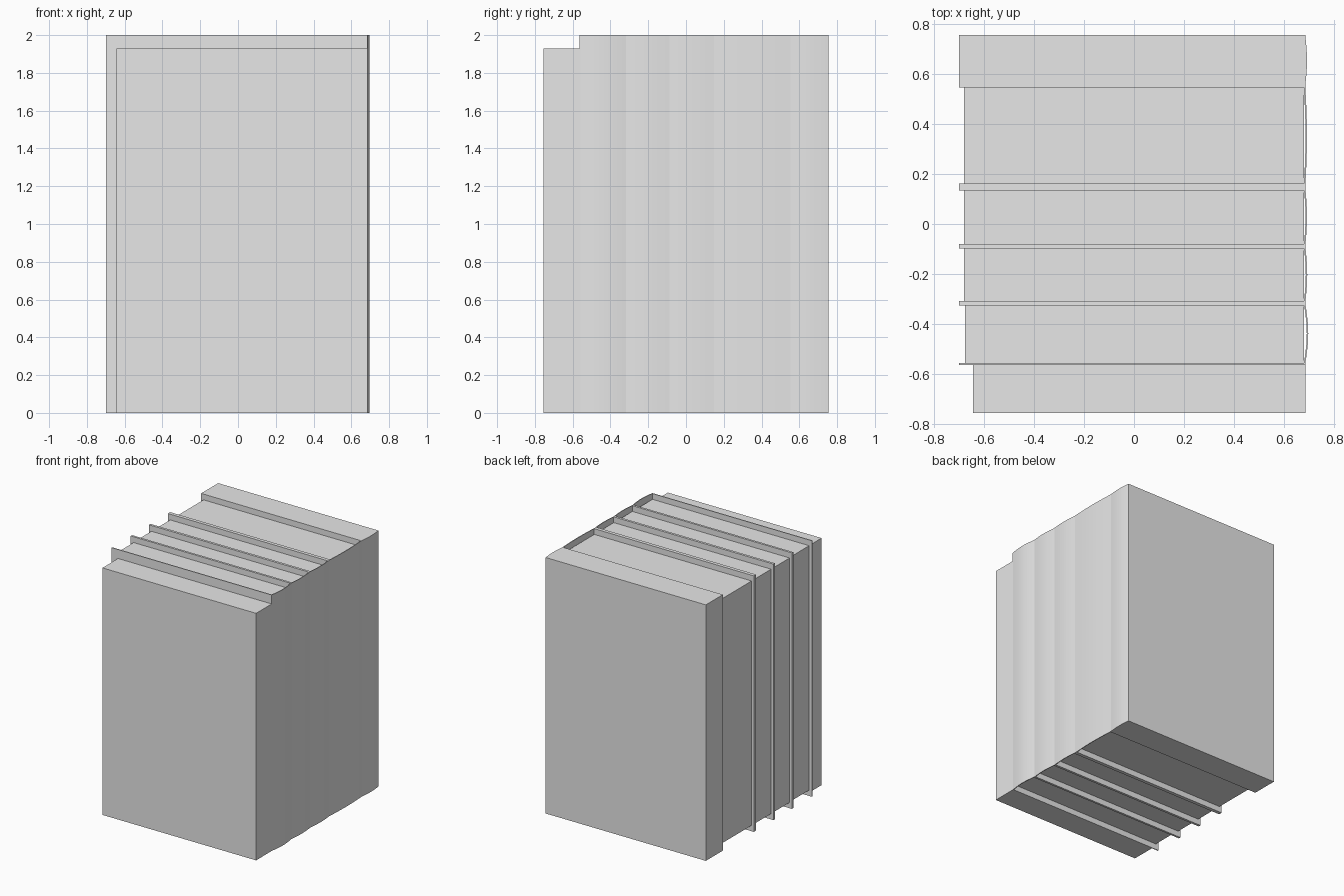
import bpy
import bmesh
import math

if "Cube" in bpy.data.objects:
    bpy.data.objects.remove(bpy.data.objects["Cube"], do_unlink=True)

# One plain grey for everything
grey = bpy.data.materials.new("plain_grey")
grey.use_nodes = True
grey.diffuse_color = (0.8, 0.8, 0.8, 1)
grey.node_tree.nodes["Principled BSDF"].inputs["Base Color"].default_value = (0.8, 0.8, 0.8, 1)

HEIGHT = 2.0
COVER_X = -0.70     # open edge of the covers
SPINE_X = 0.685     # where spines meet the covers
RECESS = 0.045      # pages sit below the covers, top and bottom
SPINE_THICK = 0.006


def prism(name, outline, z0, z1):
    """Extrude a counter-clockwise xy outline from z0 to z1."""
    bm = bmesh.new()
    face = bm.faces.new([bm.verts.new((x, y, z0)) for x, y in outline])
    top = bmesh.ops.extrude_face_region(bm, geom=[face])["geom"]
    bmesh.ops.translate(bm, vec=(0, 0, z1 - z0),
                        verts=[g for g in top if isinstance(g, bmesh.types.BMVert)])
    bmesh.ops.recalc_face_normals(bm, faces=bm.faces)
    mesh = bpy.data.meshes.new(name)
    bm.to_mesh(mesh)
    bm.free()
    mesh.materials.append(grey)
    obj = bpy.data.objects.new(name, mesh)
    bpy.context.collection.objects.link(obj)
    return obj


def box(name, x0, x1, y0, y1, z0, z1):
    return prism(name, [(x0, y0), (x1, y0), (x1, y1), (x0, y1)], z0, z1)


def arc(y0, y1, bulge, steps=10):
    """Shallow rounded spine profile from y0 to y1."""
    return [(SPINE_X + bulge * math.sin(math.pi * i / steps), y0 + (y1 - y0) * i / steps)
            for i in range(steps + 1)]


# Short plain book at the front
box("front_book", -0.643, SPINE_X, -0.755, -0.563, 0, 1.93)

# Covers standing between the page blocks
covers = [(-0.563, -0.556), (-0.325, -0.308), (-0.098, -0.079), (0.134, 0.162)]
for i, (y0, y1) in enumerate(covers):
    box(f"cover_{i + 1}", COVER_X, SPINE_X, y0, y1, 0, HEIGHT)

# Recessed pages and the rounded spine of each middle book
edges = covers + [(0.545, 0.56)]
bulges = [0.012, 0.008, 0.007, 0.007]
for i, bulge in enumerate(bulges):
    box(f"pages_{i + 1}", -0.675 if i == 0 else -0.68, SPINE_X - SPINE_THICK,
        edges[i][1], edges[i + 1][0], RECESS, HEIGHT - RECESS)
    y0, y1 = sum(edges[i]) / 2, sum(edges[i + 1]) / 2
    outer = arc(y0, y1, bulge)
    inner = [(x - SPINE_THICK, y) for x, y in reversed(outer)]
    prism(f"spine_{i + 1}", outer + inner, 0, HEIGHT)

# Solid book at the back with a rounded spine
prism("back_book", [(COVER_X, 0.545), (SPINE_X, 0.545)] + arc(0.553, 0.755, 0.007)
      + [(COVER_X, 0.755)], 0, HEIGHT)
